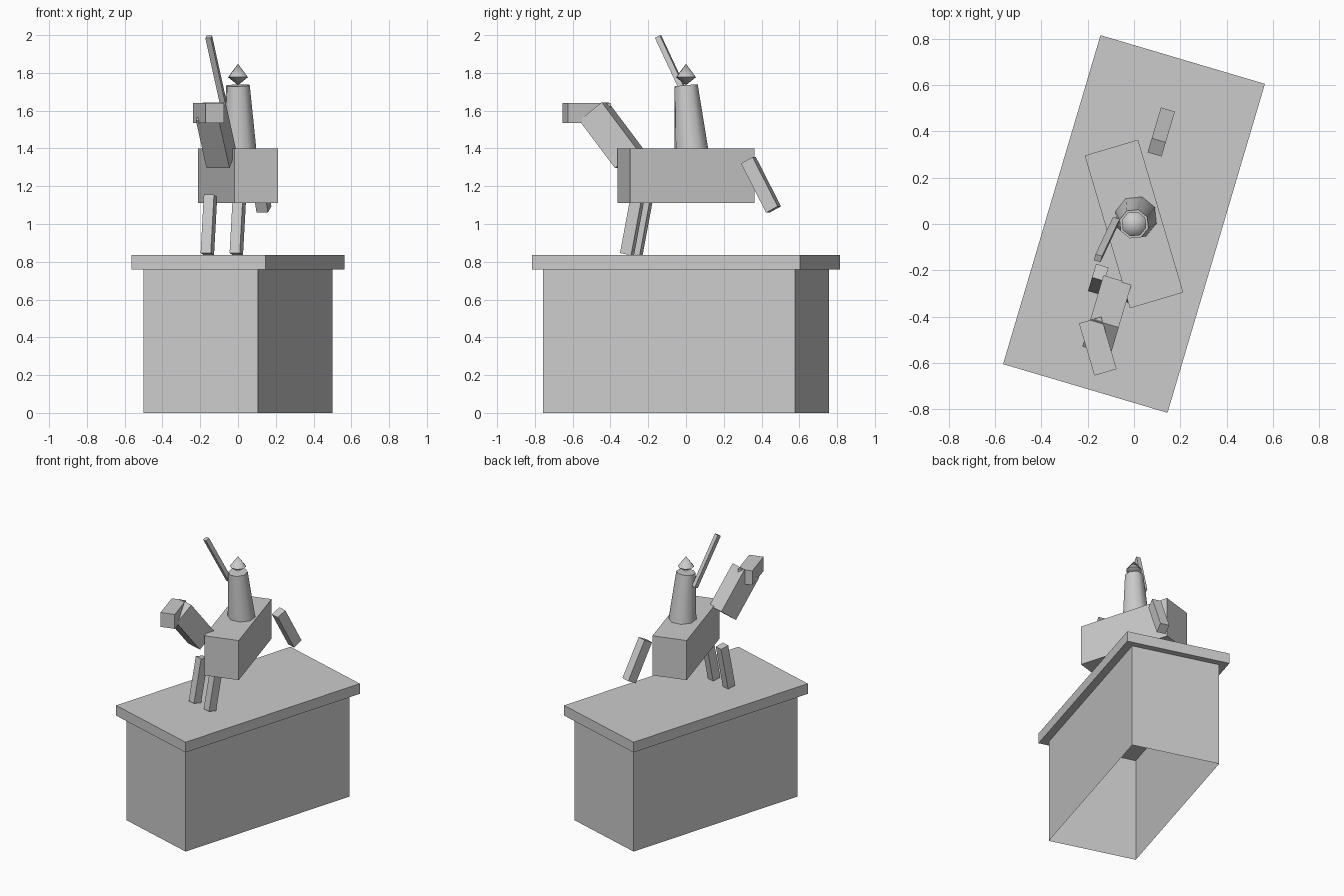
import bpy, bmesh
from math import radians, sin, cos, tau
from mathutils import Matrix, Vector

default = bpy.data.objects.get("Cube")
if default:
    bpy.data.objects.remove(default, do_unlink=True)

YAW = -16.5  # the whole statue is turned on its base

grey = bpy.data.materials.new("stone_grey")
grey.use_nodes = True
grey.diffuse_color = (0.6, 0.6, 0.6, 1)
grey.node_tree.nodes["Principled BSDF"].inputs["Base Color"].default_value = (0.6, 0.6, 0.6, 1)


def add_object(name, bm, place, tilt=0, lean=0, yaw=YAW):
    """Place a mesh at a position given in the turned frame of the statue."""
    bmesh.ops.recalc_face_normals(bm, faces=bm.faces)
    mesh = bpy.data.meshes.new(name)
    bm.to_mesh(mesh)
    bm.free()
    mesh.materials.append(grey)
    obj = bpy.data.objects.new(name, mesh)
    bpy.context.collection.objects.link(obj)
    obj.location = Matrix.Rotation(radians(YAW), 3, "Z") @ Vector(place)
    obj.rotation_euler = (radians(tilt), radians(lean), radians(yaw))
    return obj


def box(name, size, place, open_bottom=False, **turn):
    bm = bmesh.new()
    bmesh.ops.create_cube(bm, size=1)
    bmesh.ops.scale(bm, vec=size, verts=bm.verts)
    if open_bottom:
        bm.normal_update()
        bottom = [f for f in bm.faces if f.normal.z < -0.9]
        bmesh.ops.delete(bm, geom=bottom, context="FACES_ONLY")
    return add_object(name, bm, place, **turn)


def lathe(name, profile, place, sides=8, **turn):
    """Spin (radius, height) points into a closed low-poly solid."""
    bm = bmesh.new()
    rings = [[bm.verts.new((r * cos(tau * i / sides), r * sin(tau * i / sides), z))
              for i in range(sides)] for r, z in profile]
    for low, high in zip(rings, rings[1:]):
        for i in range(sides):
            j = (i + 1) % sides
            bm.faces.new((low[i], low[j], high[j], high[i]))
    bmesh.ops.remove_doubles(bm, verts=bm.verts, dist=0.0001)
    obj = add_object(name, bm, place, **turn)
    bpy.ops.object.select_all(action="DESELECT")
    obj.select_set(True)
    bpy.context.view_layer.objects.active = obj
    bpy.ops.object.shade_smooth_by_angle(angle=radians(50))
    return obj


# Pedestal: hollow block open underneath, with an overhanging slab
box("pedestal_block", (0.63, 1.39, 0.76), (0, 0, 0.38), open_bottom=True)
box("pedestal_slab", (0.74, 1.48, 0.075), (0, 0, 0.7975))

# Horse: body and head are turned the opposite way to the rest
box("horse_body", (0.24, 0.687, 0.29), (0, 0, 1.255), yaw=-YAW)
box("horse_neck", (0.127, 0.157, 0.32), (0, -0.41, 1.47), tilt=38)
box("horse_head", (0.10, 0.235, 0.105), (0, -0.55, 1.588), yaw=-YAW)
box("horse_tail", (0.063, 0.072, 0.295), (0, 0.414, 1.207), tilt=28)
for side, label in ((-1, "right"), (1, "left")):
    box(label + "_front_leg", (0.056, 0.062, 0.315),
        (side * 0.08, -0.272, 0.995), tilt=-11)

# Rider: tapered torso, pointed head and raised sword
lathe("rider_torso", [(0, 0), (0.093, 0), (0.065, 0.345), (0, 0.345)],
      (0, 0.03, 1.39), tilt=5)
lathe("rider_head", [(0, 0), (0.055, 0.042), (0, 0.113)], (0, 0, 1.735))
box("rider_sword", (0.03, 0.03, 0.385), (-0.0935, -0.098, 1.82), tilt=27, lean=-4.5)
